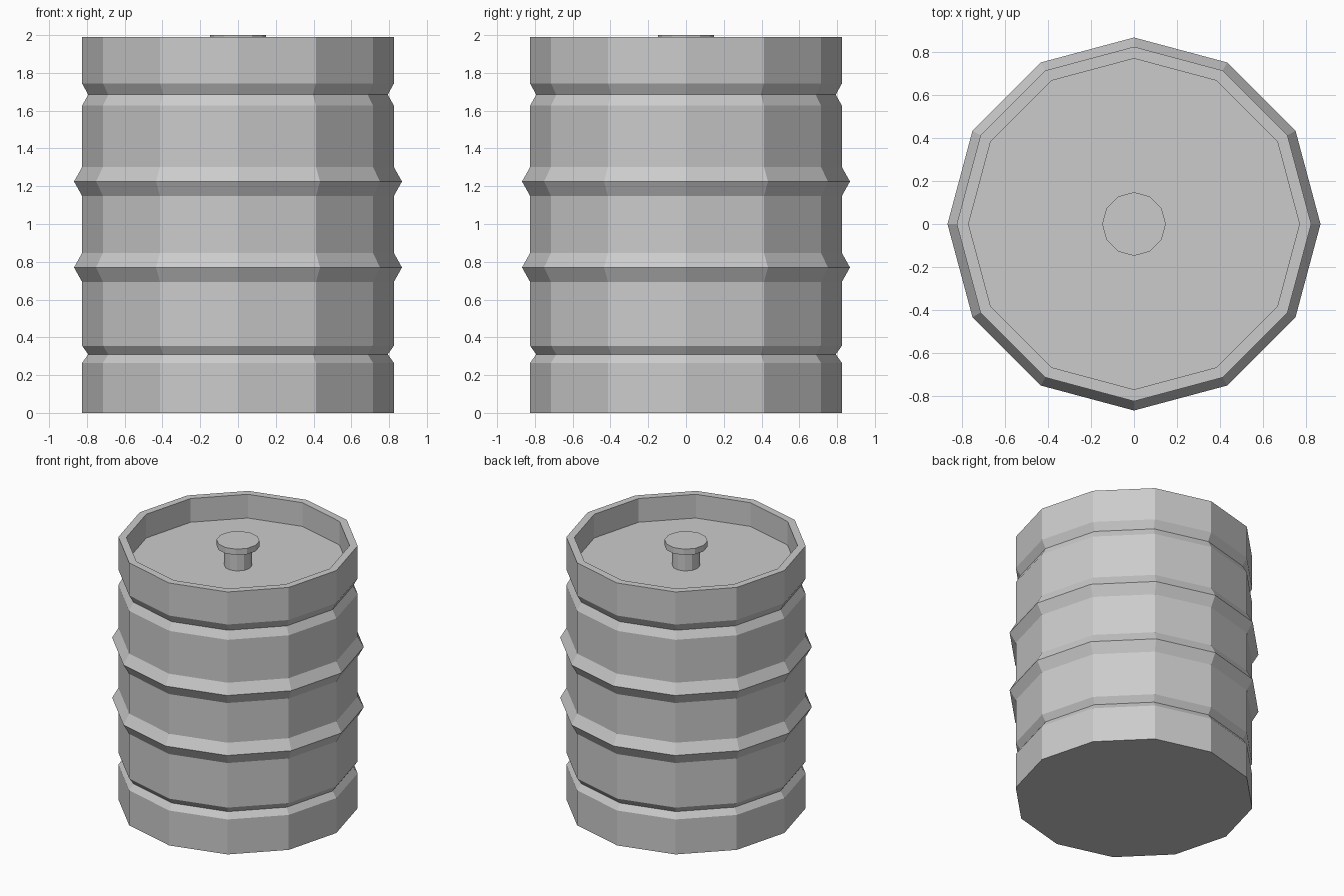
import bpy, bmesh
from math import cos, sin, tau

cube = bpy.data.objects.get("Cube")
if cube:
    bpy.data.objects.remove(cube, do_unlink=True)

SIDES = 12
BODY, GROOVE, RIDGE, INNER = 0.825, 0.793, 0.868, 0.77

metal = bpy.data.materials.new("grey_metal")
metal.use_nodes = True
colour = (0.6, 0.6, 0.6, 1)
metal.diffuse_color = colour
metal.node_tree.nodes["Principled BSDF"].inputs["Base Color"].default_value = colour


def lathe(name, profile):
    """Spin a (radius, height) profile, listed from bottom to top, and cap both ends."""
    bm = bmesh.new()
    rings = [[bm.verts.new((r * cos(tau * i / SIDES), r * sin(tau * i / SIDES), z))
              for i in range(SIDES)] for r, z in profile]
    for low, high in zip(rings, rings[1:]):
        for i in range(SIDES):
            j = (i + 1) % SIDES
            bm.faces.new((low[i], low[j], high[j], high[i]))
    bm.faces.new(rings[0][::-1])
    bm.faces.new(rings[-1])
    mesh = bpy.data.meshes.new(name)
    bm.to_mesh(mesh)
    bm.free()
    mesh.materials.append(metal)
    obj = bpy.data.objects.new(name, mesh)
    bpy.context.collection.objects.link(obj)
    return obj


# Barrel: two pressed grooves, two raised ridges, and a sunken lid
bands = [(GROOVE, 0.31, 0.045), (RIDGE, 0.77, 0.077),
         (RIDGE, 1.225, 0.077), (GROOVE, 1.685, 0.058)]
profile = [(BODY, 0)]
for radius, z, half in bands:
    profile += [(BODY, z - half), (radius, z), (BODY, z + half)]
profile += [(BODY, 1.99), (INNER, 1.99), (INNER, 1.81)]
lathe("barrel", profile)

# Valve: stem with a wider cap, standing on the lid
lathe("valve", [(0.095, 1.81), (0.095, 1.955), (0.148, 1.955), (0.148, 2.0)])
